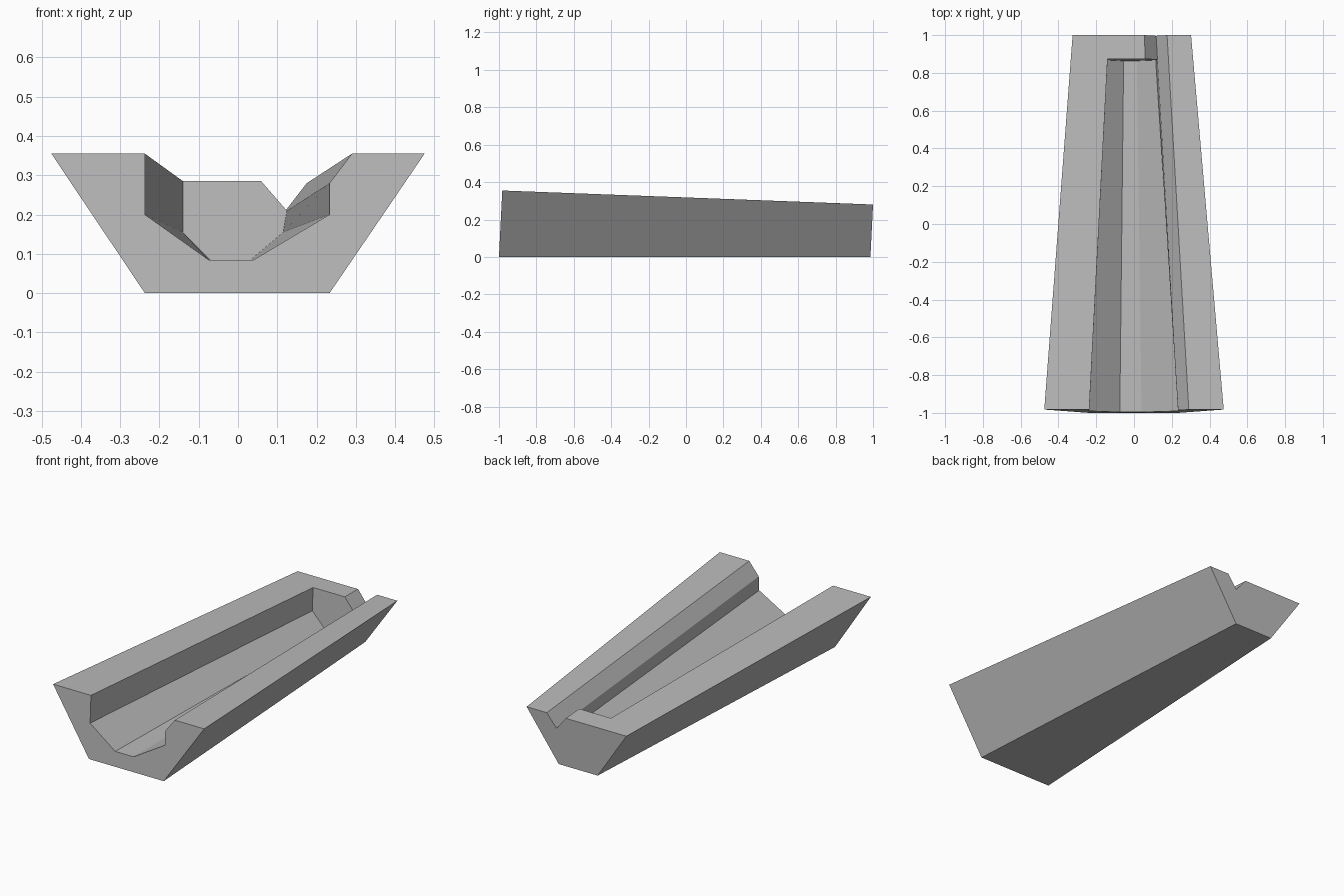
import bpy
import bmesh

cube = bpy.data.objects.get("Cube")
if cube:
    bpy.data.objects.remove(cube, do_unlink=True)

SHEAR = 0.05          # end faces lean back slightly
FRONT, STOP, BACK = -1.0, 0.86, 0.986

# Hull, groove slope and trough profiles as (x, z)
hull_front = [(-0.475, 0.355), (-0.237, 0), (0.233, 0), (0.475, 0.355),
              (0.29, 0.355), (0.233, 0.28)]
hull_back = [(-0.325, 0.28), (-0.135, 0), (0.11, 0), (0.302, 0.28),
             (0.175, 0.28), (0.117, 0.205)]
trough_front = [(0.233, 0.2), (0.04, 0.085), (-0.075, 0.085),
                (-0.237, 0.2), (-0.237, 0.355)]
trough_stop = [(0.115, 0.155), (0.015, 0.07), (-0.055, 0.07),
               (-0.14, 0.155), (-0.14, 0.285)]

t = (STOP - FRONT) / (BACK - FRONT)
hull_stop = [(a[0] + (b[0] - a[0]) * t, a[1] + (b[1] - a[1]) * t)
             for a, b in zip(hull_front, hull_back)]

bm = bmesh.new()


def ring(points, y):
    return [bm.verts.new((x, y + SHEAR * z, z)) for x, z in points]


def loft(a, b):
    for i in range(len(a)):
        j = (i + 1) % len(a)
        bm.faces.new((a[i], a[j], b[j], b[i]))


# Open trough from the front to its end wall
front = ring(hull_front + trough_front, FRONT)
stop = ring(hull_stop + trough_stop, STOP)
loft(front, stop)
bm.faces.new(front)

# End wall, then the V groove running out through the back
lip = ring([(0.059, 0.285)], STOP)[0]
bm.faces.new(stop[5:] + [lip])
back = ring(hull_back + [(0.055, 0.28)], BACK)
hull = stop[:6]
for i in range(5):
    bm.faces.new((hull[i], hull[i + 1], back[i + 1], back[i]))
bm.faces.new((hull[5], lip, back[6], back[5]))
bm.faces.new((lip, stop[-1], hull[0], back[0], back[6]))
bm.faces.new(back)

# Merge flat neighbouring faces and orient outward
bmesh.ops.recalc_face_normals(bm, faces=bm.faces)
bmesh.ops.dissolve_limit(bm, angle_limit=0.01, verts=bm.verts, edges=bm.edges)

mesh = bpy.data.meshes.new("trough_body")
bm.to_mesh(mesh)
bm.free()
body = bpy.data.objects.new("trough_body", mesh)
bpy.context.collection.objects.link(body)

# Plain grey finish
grey = bpy.data.materials.new("plain_grey")
grey.use_nodes = True
colour = (0.5, 0.5, 0.5, 1)
grey.diffuse_color = colour
grey.node_tree.nodes["Principled BSDF"].inputs["Base Color"].default_value = colour
mesh.materials.append(grey)
